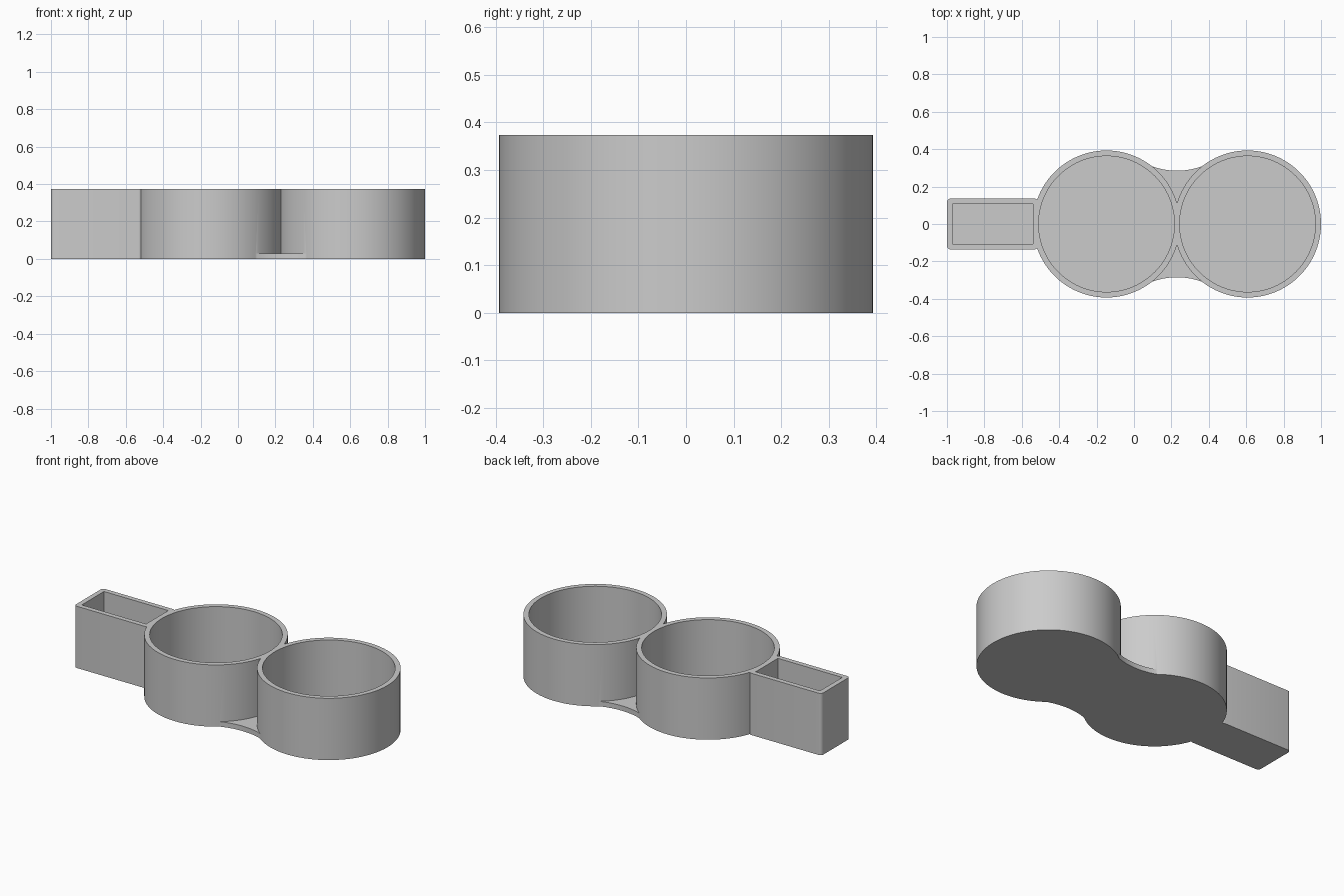
import bpy
import bmesh
from math import sin, cos, pi, radians, sqrt

cube = bpy.data.objects.get("Cube")
if cube:
    bpy.data.objects.remove(cube, do_unlink=True)

HEIGHT, WALL = 0.373, 0.03
OUTER = 0.393
CUPS = {"left_cup": 0.607, "middle_cup": -0.147}
BOX_X0, BOX_X1, BOX_Y = -1.0, -0.512, 0.136
CORNER = 0.02

grey = bpy.data.materials.new("plain_grey")
grey.use_nodes = True
grey.diffuse_color = (0.6, 0.6, 0.6, 1)
grey.node_tree.nodes["Principled BSDF"].inputs["Base Color"].default_value = (0.6, 0.6, 0.6, 1)


def prism(name, outline, z0, z1):
    """Extrude a counter-clockwise outline between two heights."""
    bm = bmesh.new()
    face = bm.faces.new([bm.verts.new((x, y, z0)) for x, y in outline])
    out = bmesh.ops.extrude_face_region(bm, geom=[face])
    top = [v for v in out["geom"] if isinstance(v, bmesh.types.BMVert)]
    bmesh.ops.translate(bm, verts=top, vec=(0, 0, z1 - z0))
    bmesh.ops.recalc_face_normals(bm, faces=bm.faces)
    mesh = bpy.data.meshes.new(name)
    bm.to_mesh(mesh)
    bm.free()
    mesh.materials.append(grey)
    obj = bpy.data.objects.new(name, mesh)
    bpy.context.collection.objects.link(obj)
    return obj


def arc(cx, cy, r, a0, a1, steps):
    angles = [radians(a0 + (a1 - a0) * i / steps) for i in range(steps + 1)]
    return [(cx + r * cos(a), cy + r * sin(a)) for a in angles]


def circle(cx, r, steps=96):
    return arc(cx, 0, r, 0, 360, steps)[:-1]


def rounded_rect(x0, x1, y, r):
    corners = [(x1 - r, y - r), (x0 + r, y - r), (x0 + r, r - y), (x1 - r, r - y)]
    return [p for i, (cx, cy) in enumerate(corners)
            for p in arc(cx, cy, r, 90 * i, 90 * i + 90, 6)]


def combine(target, tool, operation):
    mod = target.modifiers.new(operation.lower(), 'BOOLEAN')
    mod.operation, mod.object, mod.solver = operation, tool, 'EXACT'
    bpy.context.view_layer.objects.active = target
    bpy.ops.object.modifier_apply(modifier=mod.name)
    bpy.data.objects.remove(tool, do_unlink=True)


# Two round cups and the rectangular compartment
body = prism("cup_and_box_holder", circle(CUPS["middle_cup"], OUTER), 0, HEIGHT)
combine(body, prism("left_cup", circle(CUPS["left_cup"], OUTER), 0, HEIGHT), 'UNION')
box = prism("box", rounded_rect(BOX_X0, BOX_X1, BOX_Y, CORNER), 0, HEIGHT)
combine(body, box, 'UNION')

# Low web with concave edges filling the gap between the cups
mid = sum(CUPS.values()) / 2
bow, waist, half = 0.39, 0.285, 0.14
edge = []
for i in range(25):
    dx = half * (1 - i / 12)
    edge.append((mid + dx, waist + bow - sqrt(bow ** 2 - dx ** 2)))
web = prism("web", edge + [(x, -y) for x, y in reversed(edge)], 0, WALL)
combine(body, web, 'UNION')

# Hollow out the cups and the compartment, leaving a floor
for name, x in CUPS.items():
    cutter = prism(name + "_cavity", circle(x, OUTER - WALL), WALL, HEIGHT + 0.1)
    cutter.hide_render = True
    combine(body, cutter, 'DIFFERENCE')
x0, x1, y = BOX_X0 + WALL, -0.54, BOX_Y - WALL
cutter = prism("box_cavity", [(x0, -y), (x1, -y), (x1, y), (x0, y)], WALL, HEIGHT + 0.1)
cutter.hide_render = True
combine(body, cutter, 'DIFFERENCE')

# Smooth curved walls, sharp rims
bpy.ops.object.select_all(action='DESELECT')
body.select_set(True)
bpy.context.view_layer.objects.active = body
bpy.ops.object.shade_smooth_by_angle(angle=radians(30))
